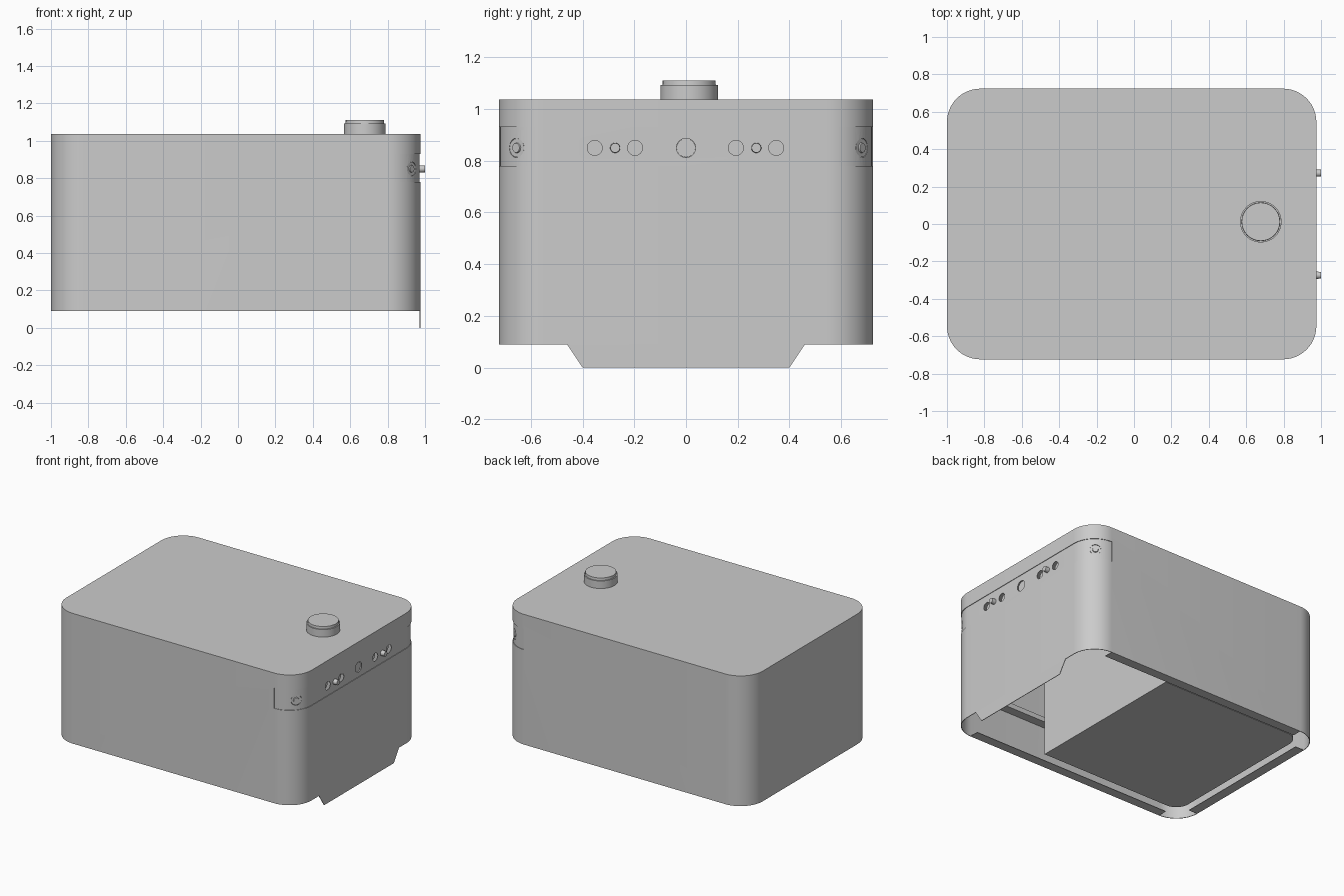
import bpy, bmesh, math
from mathutils import Matrix, Vector

if "Cube" in bpy.data.objects:
    bpy.data.objects.remove(bpy.data.objects["Cube"])

grey = bpy.data.materials.new("light_grey")
grey.use_nodes = True
grey.diffuse_color = (0.6, 0.6, 0.6, 1)
grey.node_tree.nodes["Principled BSDF"].inputs["Base Color"].default_value = (0.6, 0.6, 0.6, 1)

LEFT, RIGHT, SIDE = -1.0, 0.975, 0.7235
BASE, TOP, RADIUS, WALL = 0.09, 1.038, 0.178, 0.004
BAND_LOW, BAND_HIGH, BAND_Z = 0.78, 0.93, 0.85


def make(name, bm):
    bmesh.ops.recalc_face_normals(bm, faces=bm.faces)
    mesh = bpy.data.meshes.new(name)
    bm.to_mesh(mesh)
    bm.free()
    mesh.materials.append(grey)
    ob = bpy.data.objects.new(name, mesh)
    bpy.context.collection.objects.link(ob)
    return ob


def finish(ob):
    """Apply modifiers and smooth the rounded faces."""
    bpy.ops.object.select_all(action='DESELECT')
    ob.select_set(True)
    bpy.context.view_layer.objects.active = ob
    if ob.modifiers:
        bpy.ops.object.convert(target='MESH')
    bpy.ops.object.shade_smooth_by_angle(angle=math.radians(30))
    return ob


def arc(cx, cy, r, start, end, steps=14):
    return [(cx + r * math.cos(math.radians(start + (end - start) * i / steps)),
             cy + r * math.sin(math.radians(start + (end - start) * i / steps)))
            for i in range(steps + 1)]


def add_walls(bm, outline, low, high, closed=True):
    """Raise a vertical wall over an outline and return its two vertex rings."""
    a = [bm.verts.new((x, y, low)) for x, y in outline]
    b = [bm.verts.new((x, y, high)) for x, y in outline]
    for i in range(len(a) if closed else len(a) - 1):
        j = (i + 1) % len(a)
        bm.faces.new((a[i], a[j], b[j], b[i]))
    return a, b


def box(name, lo, hi):
    bm = bmesh.new()
    a, b = add_walls(bm, [(lo[0], lo[1]), (hi[0], lo[1]), (hi[0], hi[1]), (lo[0], hi[1])], lo[2], hi[2])
    bm.faces.new(a)
    bm.faces.new(b)
    return make(name, bm)


def add_rod(bm, centre, direction, radius, length, tip=None):
    turn = Vector(direction).to_track_quat('Z', 'Y').to_matrix().to_4x4()
    bmesh.ops.create_cone(bm, cap_ends=True, segments=32, radius1=radius,
                          radius2=radius if tip is None else tip, depth=length,
                          matrix=Matrix.Translation(centre) @ turn)


def rod(name, centre, direction, radius, length, tip=None):
    bm = bmesh.new()
    add_rod(bm, centre, direction, radius, length, tip)
    return finish(make(name, bm))


def thicken(ob):
    mod = ob.modifiers.new("thickness", 'SOLIDIFY')
    mod.thickness = WALL
    mod.offset = -1
    mod.use_even_offset = True


def cut(ob, cutter):
    mod = ob.modifiers.new("cut", 'BOOLEAN')
    mod.operation = 'DIFFERENCE'
    mod.solver = 'EXACT'
    mod.object = cutter
    finish(ob)
    bpy.data.objects.remove(cutter)


# Outer sheet casing, open underneath, with a window for the control strip
x0, x1, yc = LEFT + RADIUS, RIGHT - RADIUS, SIDE - RADIUS
outline = (arc(x1, -yc, RADIUS, -90, 0) + arc(x1, yc, RADIUS, 0, 90)
           + arc(x0, yc, RADIUS, 90, 180) + arc(x0, -yc, RADIUS, 180, 270))
bm = bmesh.new()
low, high = add_walls(bm, outline, BASE, TOP)
bm.faces.new(high)
casing = make("casing", bm)
thicken(casing)
cut(casing, box("window_cutter", (x1, -1, BAND_LOW), (1.2, 1, BAND_HIGH)))

# Tapered apron below the control side
bm = bmesh.new()
profile = [(-0.46, BASE), (-0.4, 0), (0.4, 0), (0.46, BASE)]
near = [bm.verts.new((RIGHT, y, z)) for y, z in profile]
far = [bm.verts.new((RIGHT - WALL, y, z)) for y, z in profile]
bm.faces.new(near)
bm.faces.new(far)
for i in range(4):
    j = (i + 1) % 4
    bm.faces.new((near[i], near[j], far[j], far[i]))
make("apron", bm)

# Slightly recessed control strip wrapping both corners
r = RADIUS - WALL - 0.0005
path = ([(x1 - 0.03, -yc - r)] + arc(x1, -yc, r, -90, 0)
        + arc(x1, yc, r, 0, 90) + [(x1 - 0.03, yc + r)])
bm = bmesh.new()
add_walls(bm, path, BAND_LOW - 0.02, BAND_HIGH + 0.02, closed=False)
strip = make("control_strip", bm)
# Open sheet: orient it so that it faces outward
if strip.data.polygons[len(path) // 2].normal.x < 0:
    strip.data.flip_normals()
thicken(strip)

face = x1 + r
corners = []
for s, angle in ((-1, 40), (1, 52)):
    d = Vector((math.cos(math.radians(angle)), s * math.sin(math.radians(angle)), 0))
    corners.append((Vector((x1, s * yc, BAND_Z)) + d * r, d))

bm = bmesh.new()
ahead = Vector((1, 0, 0))
sockets = [-0.353, -0.197, 0.193, 0.349]
for y in sockets:
    add_rod(bm, (face, y, BAND_Z), ahead, 0.029, 0.06)
add_rod(bm, (face, 0, BAND_Z), ahead, 0.037, 0.06)
for p, d in corners:
    add_rod(bm, p, d, 0.037, 0.06)
cut(strip, make("hole_cutter", bm))

# Socket backs, centre button, studs and corner fasteners
for i, y in enumerate(sockets):
    rod(f"socket_back_{i + 1}", (face - 0.03, y, BAND_Z), ahead, 0.032, 0.01)
rod("centre_button", (face - 0.016, 0, BAND_Z), ahead, 0.0365, 0.016)
for side, y in (("right", -0.274), ("left", 0.272)):
    rod(f"stud_{side}", (0.98, y, BAND_Z), ahead, 0.02, 0.04, 0.018)
for i, (p, d) in enumerate(corners):
    rod(f"corner_plate_{i + 1}", p - d * 0.01, d, 0.036, 0.012)
    rod(f"corner_fastener_{i + 1}", p - d * 0.004, d, 0.022, 0.012, 0.018)

# Two-step knob on the top
knob = Vector((0.678, 0.012, 0))
rod("knob_base", knob + Vector((0, 0, 1.064)), (0, 0, 1), 0.111, 0.058)
rod("knob_cap", knob + Vector((0, 0, 1.096)), (0, 0, 1), 0.104, 0.03, 0.102)

# Inner compartment with rounded rear corners, set just above the rim
bm = bmesh.new()
inner = ([(0.247, -0.62), (0.247, 0.62)] + arc(-0.8, 0.52, 0.1, 90, 180)
         + arc(-0.8, -0.52, 0.1, 180, 270))
low, high = add_walls(bm, inner, 0.113, 0.98)
bm.faces.new(low)
bm.faces.new(high)
finish(make("inner_compartment", bm))

# Flanges along the straight bottom edges, and rails inside the long walls
for s, side in ((-1, "front"), (1, "back")):
    ya, yb = sorted((s * 0.655, s * (SIDE - WALL)))
    box(f"flange_{side}", (x0, ya, BASE), (x1, yb, BASE + WALL))
    box(f"rail_{side}", (x0, ya, 0.385), (x1, yb, 0.42))
box("flange_side", (LEFT + WALL, -yc, BASE), (LEFT + 0.07, yc, BASE + WALL))
